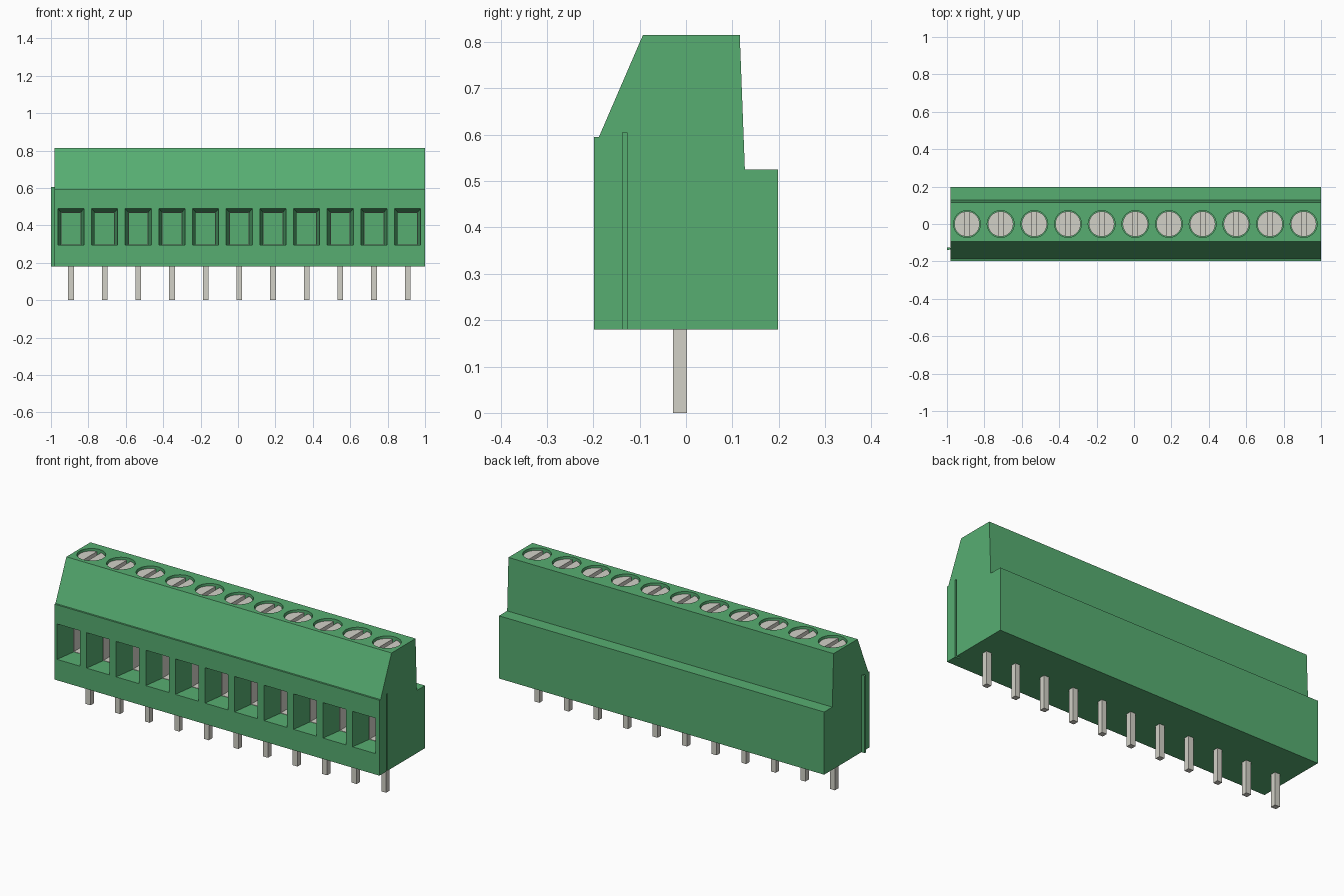
import bpy, bmesh, math

if "Cube" in bpy.data.objects:
    bpy.data.objects.remove(bpy.data.objects["Cube"], do_unlink=True)

COUNT, PITCH, FIRST = 11, 0.18, -0.893
CENTRES = [FIRST + PITCH * i for i in range(COUNT)]
LEFT, RIGHT = 1.0, -0.98
BASE, TOP = 0.18, 0.815


def material(name, rgb):
    m = bpy.data.materials.new(name)
    m.use_nodes = True
    m.diffuse_color = (*rgb, 1)
    m.node_tree.nodes["Principled BSDF"].inputs["Base Color"].default_value = (*rgb, 1)
    return m


green = material("green plastic", (0.095, 0.42, 0.167))
metal = material("pale metal", (0.645, 0.638, 0.572))


def loft(bm, rings, caps=True):
    """Skin a row of equal-length point rings."""
    rows = [[bm.verts.new(p) for p in ring] for ring in rings]
    n = len(rows[0])
    for a, b in zip(rows, rows[1:]):
        for i in range(n):
            j = (i + 1) % n
            bm.faces.new((a[i], a[j], b[j], b[i]))
    if caps:
        bm.faces.new(rows[0])
        bm.faces.new(rows[-1])


def rect_xz(x, half, y, z0, z1):
    return [(x - half, y, z0), (x + half, y, z0), (x + half, y, z1), (x - half, y, z1)]


def box(bm, x0, x1, y0, y1, z0, z1):
    loft(bm, [rect_xz((x0 + x1) / 2, (x1 - x0) / 2, y, z0, z1) for y in (y0, y1)])


def cylinder(bm, x, y, r, z0, z1, n=32):
    turn = [2 * math.pi * i / n for i in range(n)]
    loft(bm, [[(x + r * math.cos(a), y + r * math.sin(a), z) for a in turn] for z in (z0, z1)])


def finish(bm, name, mat):
    bmesh.ops.recalc_face_normals(bm, faces=bm.faces)
    mesh = bpy.data.meshes.new(name)
    bm.to_mesh(mesh)
    bm.free()
    mesh.materials.append(mat)
    ob = bpy.data.objects.new(name, mesh)
    bpy.context.collection.objects.link(ob)
    return ob


def activate(ob):
    bpy.ops.object.select_all(action="DESELECT")
    ob.select_set(True)
    bpy.context.view_layer.objects.active = ob


def cut(ob, bm):
    cutter = finish(bm, "cutter", ob.data.materials[0])
    cutter.hide_render = True
    mod = ob.modifiers.new("cut", "BOOLEAN")
    mod.operation = "DIFFERENCE"
    mod.solver = "EXACT"
    mod.object = cutter
    activate(ob)
    bpy.ops.object.modifier_apply(modifier=mod.name)
    bpy.data.objects.remove(cutter, do_unlink=True)


# Housing: stepped profile drawn along the row
profile = [(-0.198, BASE), (-0.198, 0.595), (-0.188, 0.595), (-0.093, TOP),
           (0.116, TOP), (0.127, 0.525), (0.198, 0.525), (0.198, BASE)]
bm = bmesh.new()
loft(bm, [[(x, y, z) for y, z in profile] for x in (RIGHT, LEFT)])
housing = finish(bm, "housing", green)

# Wire entries: tapered mouth, then a straight chamber
SILL, MOUTH_TOP, INNER_TOP = 0.295, 0.49, 0.47
bm = bmesh.new()
for x in CENTRES:
    loft(bm, [rect_xz(x, 0.07, -0.25, SILL, MOUTH_TOP),
              rect_xz(x, 0.07, -0.198, SILL, MOUTH_TOP),
              rect_xz(x, 0.053, -0.08, SILL, INNER_TOP),
              rect_xz(x, 0.053, 0.1, SILL, INNER_TOP)])
cut(housing, bm)

# Screw wells in the top
bm = bmesh.new()
for x in CENTRES:
    cylinder(bm, x, 0, 0.072, TOP - 0.06, TOP + 0.05)
cut(housing, bm)


# Dovetail groove on the left end, matching rib on the right end
def dovetail(bm, root, tip, z0, z1):
    shape = [(root, -0.136), (root, -0.128), (tip, -0.125), (tip, -0.139)]
    loft(bm, [[(x, y, z) for x, y in shape] for z in (z0, z1)])


bm = bmesh.new()
dovetail(bm, LEFT + 0.01, LEFT - 0.02, BASE - 0.05, 0.605)
cut(housing, bm)
bm = bmesh.new()
dovetail(bm, RIGHT + 0.003, -1.0, BASE, 0.605)
finish(bm, "end_rib", green)

# Clamp sleeves lining the chambers
bm = bmesh.new()
for x in CENTRES:
    loft(bm, [rect_xz(x, 0.0525, y, SILL + 0.0005, INNER_TOP - 0.0005)
              for y in (-0.079, 0.098)], caps=False)
sleeves = finish(bm, "clamp_sleeves", metal)
mod = sleeves.modifiers.new("wall", "SOLIDIFY")
mod.thickness = 0.003
mod.offset = -1

# Slotted screws
bm = bmesh.new()
for x in CENTRES:
    cylinder(bm, x, 0, 0.068, TOP - 0.06, TOP - 0.012)
screws = finish(bm, "screws", metal)
bm = bmesh.new()
for x in CENTRES:
    box(bm, x - 0.012, x + 0.012, -0.1, 0.1, TOP - 0.032, TOP + 0.03)
cut(screws, bm)
activate(screws)
bpy.ops.object.shade_smooth_by_angle(angle=math.radians(30))

# Solder pins
bm = bmesh.new()
for x in CENTRES:
    box(bm, x - 0.015, x + 0.015, -0.028, 0.002, 0, BASE + 0.02)
finish(bm, "pins", metal)
